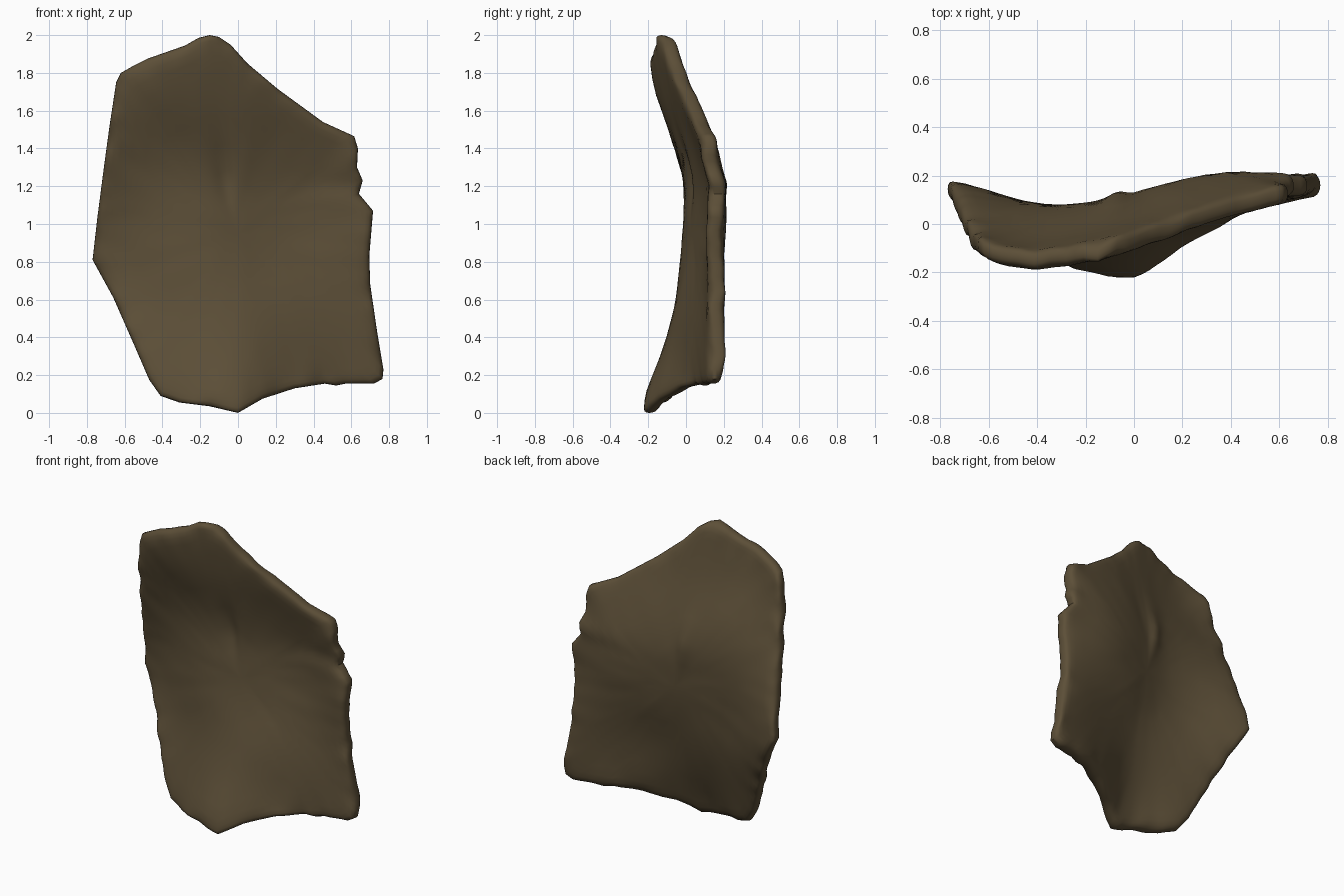
import bpy, bmesh, math
from mathutils import Vector, noise

if "Cube" in bpy.data.objects:
    bpy.data.objects.remove(bpy.data.objects["Cube"])

# Front outline of the shard (x, z), clockwise from the bottom tip
OUTLINE = [(0, 0), (-.15, .035), (-.31, .055), (-.41, .09), (-.47, .175), (-.55, .36), (-.66, .61),
           (-.77, .81), (-.745, 1.03), (-.71, 1.3), (-.68, 1.52), (-.645, 1.75), (-.62, 1.8),
           (-.55, 1.84), (-.48, 1.875), (-.28, 1.945), (-.21, 1.985), (-.15, 2), (-.1, 1.99), (-.04, 1.95),
           (.05, 1.85), (.21, 1.715), (.45, 1.54), (.56, 1.49), (.615, 1.465), (.635, 1.4),
           (.63, 1.3), (.66, 1.23), (.64, 1.16), (.715, 1.07), (.695, .83), (.7, .68), (.735, .44),
           (.77, .23), (.765, .18), (.72, .155), (.57, .155), (.52, .145), (.46, .155), (.3, .13), (.13, .075)]

# Depth of the curved middle surface (x, z, y)
DEPTH = [(-.15, 2, -.115), (-.64, 1.75, -.09), (-.5, 1.76, -.14), (-.3, 1.75, -.105), (-.1, 1.7, -.06),
         (.2, 1.72, .005), (.4, 1.57, .065), (.62, 1.44, .115), (-.69, 1.4, -.02), (-.72, 1.15, .06),
         (-.77, .81, .14), (-.6, .45, .03), (-.4, 1.4, -.005), (-.4, .95, .04), (-.05, .9, .05),
         (-.05, 1.3, .055), (.17, 1.1, .13), (.38, 1, .16), (.35, 1.35, .13), (.71, 1.05, .155),
         (.7, .7, .16), (.77, .2, .16), (.55, .45, .135), (.3, .5, .055), (.3, .75, .12), (.4, .14, .05),
         (.2, .1, -.05), (0, .5, -.025), (0, .02, -.2), (-.22, .05, -.14), (-.42, .1, -.1), (-.3, .5, -.015)]
SIGMA, HALF = .22, .046
coef = [d[2] for d in DEPTH]


def depth(x, z):
    w = [math.exp(-((x - a) ** 2 + (z - b) ** 2) / (2 * SIGMA ** 2)) for a, b, _ in DEPTH]
    return sum(p * q for p, q in zip(w, coef)) / sum(w)


# Refine the weights so that the smooth surface meets the depth samples
for _ in range(25):
    err = [d[2] - depth(d[0], d[1]) for d in DEPTH]
    coef = [c + .8 * e for c, e in zip(coef, err)]


def resample(points, step=.035):
    out = []
    for p, q in zip(points, points[1:] + points[:1]):
        p, q = Vector(p), Vector(q)
        n = max(1, round((q - p).length / step))
        out += [p.lerp(q, i / n) for i in range(n)]
    return out


rim = resample(OUTLINE)
centre = Vector((0, .95))

# Rings from the front centre over the blunt rim to the back: (scale, side)
front = [(.08, -1), (.16, -1), (.24, -1), (.32, -1), (.45, -1), (.6, -1), (.72, -1), (.82, -1), (.9, -1),
         (.945, -.95), (.972, -.84), (.99, -.65), (.998, -.36)]
rings = front + [(1, 0)] + [(s, -t) for s, t in reversed(front)]


def place(x, z, s, t):
    y = depth(x, z) + t * HALF
    p = Vector((x, 0, z))
    y += .007 * noise.noise(p * 4) + .003 * noise.noise(p * 11)
    y += .025 * s ** 18 * noise.noise(p * 10 + Vector((3, 1, 7)))     # wavy broken rim
    fold = max(0, min(1, (x - .1) / .4))                              # crease at the right notch
    y += .015 * fold * math.exp(-((z - 1.2 + .1 * (x - .6)) / .05) ** 2)
    # short upright ridge near the middle
    y += .03 * math.exp(-((x + .07) / .05) ** 2 - ((z - 1.25) / .12) ** 2)
    return (x, y, z)


bm = bmesh.new()
loops = []
for s, t in rings:
    loops.append([bm.verts.new(place(*(centre + (p - centre) * s), s, t)) for p in rim])
n = len(rim)
for a, b in zip(loops, loops[1:]):
    for i in range(n):
        j = (i + 1) % n
        bm.faces.new((a[i], a[j], b[j], b[i]))
for loop, t in ((loops[0], -1), (loops[-1], 1)):
    c = bm.verts.new(place(centre.x, centre.y, 0, t))
    for i in range(n):
        bm.faces.new((c, loop[i], loop[(i + 1) % n]))
bmesh.ops.recalc_face_normals(bm, faces=bm.faces)

mesh = bpy.data.meshes.new("curved_shard")
bm.to_mesh(mesh)
bm.free()
shard = bpy.data.objects.new("curved_shard", mesh)
bpy.context.collection.objects.link(shard)

# One flat dark brown
mat = bpy.data.materials.new("dark brown")
mat.diffuse_color = (.108, .078, .039, 1)
mat.use_nodes = True
mat.node_tree.nodes["Principled BSDF"].inputs["Base Color"].default_value = mat.diffuse_color
mesh.materials.append(mat)

bpy.context.view_layer.objects.active = shard
shard.select_set(True)
bpy.ops.object.shade_smooth_by_angle(angle=math.radians(50))
